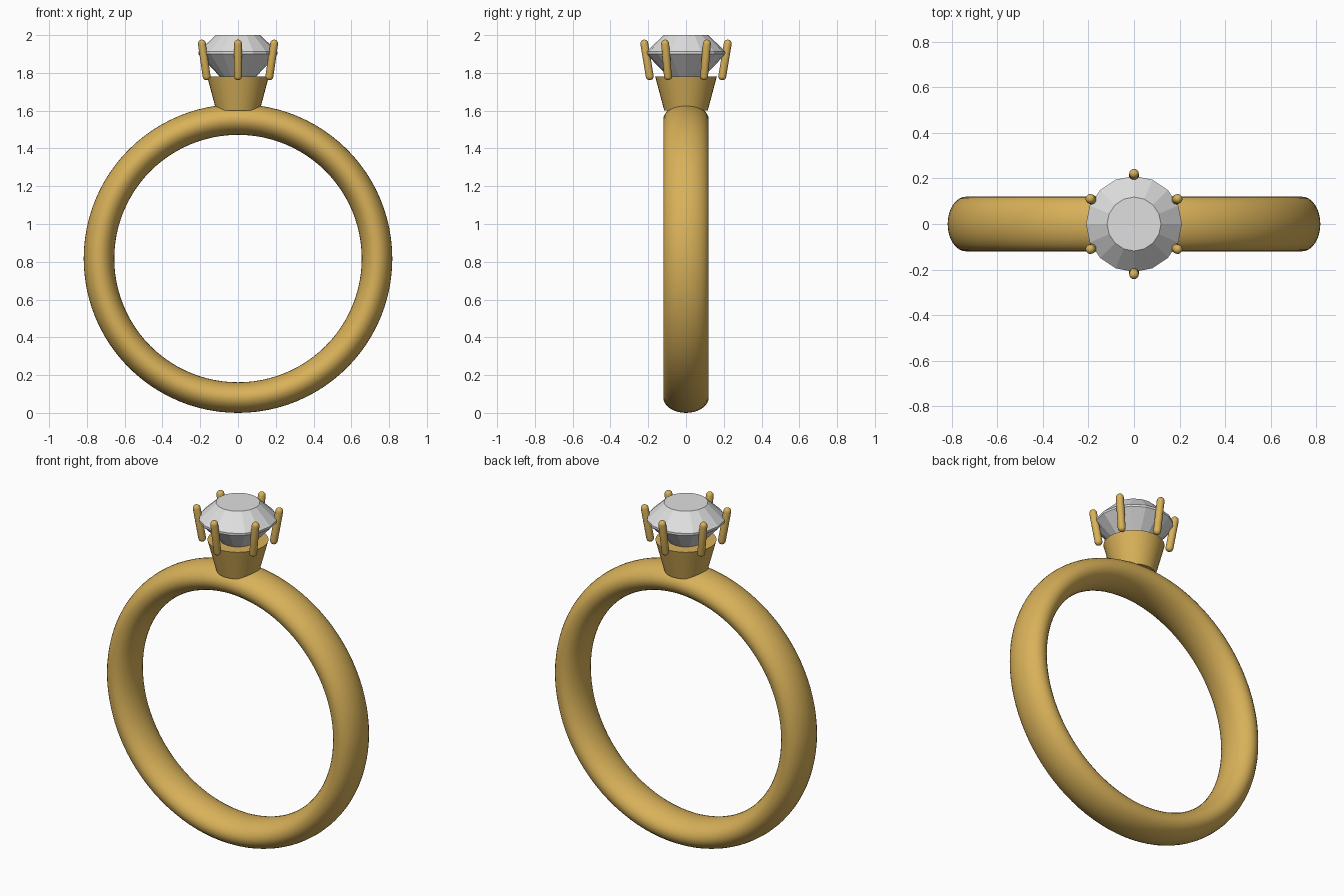
import bpy, bmesh
from math import sin, cos, pi, radians
from mathutils import Matrix, Vector

cube = bpy.data.objects.get("Cube")
if cube:
    bpy.data.objects.remove(cube, do_unlink=True)


def material(name, color):
    m = bpy.data.materials.new(name)
    m.use_nodes = True
    m.diffuse_color = color
    m.node_tree.nodes["Principled BSDF"].inputs["Base Color"].default_value = color
    return m


gold = material("warm gold", (0.69, 0.44, 0.10, 1))
crystal = material("pale crystal", (0.74, 0.74, 0.74, 1))


def lathe(name, profile, sides, mat, matrix=Matrix(), closed=False, smooth=True):
    """Revolve (radius, height) points around z, then place with matrix."""
    bm = bmesh.new()
    verts = [bm.verts.new((r, 0, z)) for r, z in profile]
    edges = [bm.edges.new(pair) for pair in zip(verts, verts[1:])]
    if closed:
        edges.append(bm.edges.new((verts[-1], verts[0])))
    bmesh.ops.spin(bm, geom=verts + edges, axis=(0, 0, 1), cent=(0, 0, 0),
                   angle=2 * pi, steps=sides, use_merge=True)
    bmesh.ops.remove_doubles(bm, verts=bm.verts, dist=1e-5)
    # Cap flat ends with a single face
    rims = [e for e in bm.edges if e.is_boundary]
    if rims:
        bmesh.ops.holes_fill(bm, edges=rims, sides=0)
    bmesh.ops.recalc_face_normals(bm, faces=bm.faces)
    bm.transform(matrix)
    mesh = bpy.data.meshes.new(name)
    bm.to_mesh(mesh)
    bm.free()
    mesh.materials.append(mat)
    obj = bpy.data.objects.new(name, mesh)
    bpy.context.collection.objects.link(obj)
    if smooth:
        bpy.ops.object.select_all(action='DESELECT')
        obj.select_set(True)
        bpy.context.view_layer.objects.active = obj
        bpy.ops.object.shade_smooth_by_angle(angle=radians(35))
    return obj


# Band: elliptical section swept around the y axis
section = [(0.736 + 0.081 * cos(a), 0.12 * sin(a))
           for a in (2 * pi * i / 32 for i in range(32))]
lathe("band", section, 96, gold,
      Matrix.Translation((0, 0, 0.817)) @ Matrix.Rotation(pi / 2, 4, 'X'), closed=True)

# Tapered cup holding the stone
lathe("setting_cup", [(0.115, 1.6), (0.163, 1.78)], 32, gold)

# Faceted stone: point, girdle, crown and flat table
lathe("gemstone", [(0, 1.68), (0.21, 1.9), (0.21, 1.912), (0.118, 2.0)],
      16, crystal, smooth=False)

# Six leaning prongs with rounded ends
foot, tip, radius = Vector((0.192, 0, 1.782)), Vector((0.221, 0, 1.955)), 0.021
lean = tip - foot
arc = [pi / 2 * i / 5 for i in range(6)]
capsule = [(radius * sin(a), -radius * cos(a)) for a in arc]
capsule += [(radius * cos(a), lean.length + radius * sin(a)) for a in arc]
capsule[0], capsule[-1] = (0, -radius), (0, lean.length + radius)
tilt = Matrix.Translation(foot) @ lean.to_track_quat('Z', 'Y').to_matrix().to_4x4()
for i in range(6):
    turn = Matrix.Rotation(radians(30 + 60 * i), 4, 'Z')
    lathe(f"prong_{i + 1}", capsule, 16, gold, turn @ tilt)
